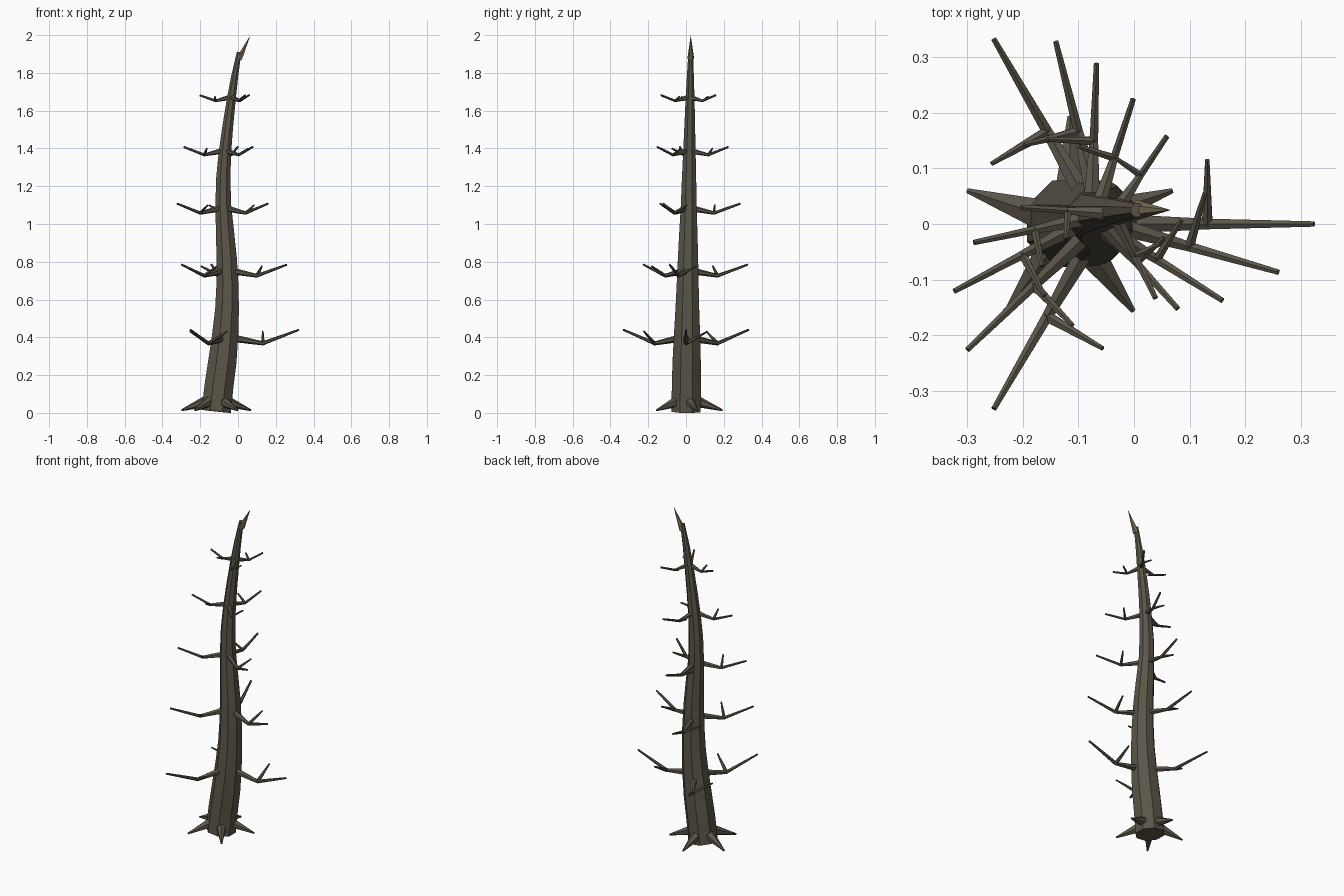
import bpy, bmesh, math
from mathutils import Vector

if "Cube" in bpy.data.objects:
    bpy.data.objects.remove(bpy.data.objects["Cube"])


def material(name, color):
    m = bpy.data.materials.new(name)
    m.diffuse_color = (*color, 1)
    m.use_nodes = True
    m.node_tree.nodes["Principled BSDF"].inputs["Base Color"].default_value = m.diffuse_color
    return m


BARK = material("bark", (0.105, 0.092, 0.066))
TIP = material("pale_tip", (0.20, 0.155, 0.09))


def sweep(name, points, radii, sides, mat):
    """Flat-faced tapered tube through the points; radius 0 ends in a point."""
    pts = [Vector(p) for p in points]
    bm = bmesh.new()
    rings = []
    for i, (p, r) in enumerate(zip(pts, radii)):
        t = Vector((0, 0, 0))
        if i > 0:
            t += (p - pts[i - 1]).normalized()
        if i < len(pts) - 1:
            t += (pts[i + 1] - p).normalized()
        t.normalize()
        ref = Vector((0, 1, 0)) if abs(t.z) > 0.85 else Vector((0, 0, 1))
        u = ref.cross(t).normalized()
        v = t.cross(u)
        if r == 0:
            rings.append([bm.verts.new(p)])
            continue
        angles = [2 * math.pi * (k + 0.5) / sides for k in range(sides)]
        rings.append([bm.verts.new(p + r * (math.cos(a) * u + math.sin(a) * v))
                      for a in angles])
    for a, b in zip(rings, rings[1:]):
        for k in range(sides):
            n = (k + 1) % sides
            if len(b) == 1:
                bm.faces.new((a[k], a[n], b[0]))
            else:
                bm.faces.new((a[k], a[n], b[n], b[k]))
    for ring in (rings[0], rings[-1]):
        if len(ring) > 1:
            bm.faces.new(ring)
    bmesh.ops.recalc_face_normals(bm, faces=bm.faces)
    me = bpy.data.meshes.new(name)
    bm.to_mesh(me)
    bm.free()
    me.materials.append(mat)
    ob = bpy.data.objects.new(name, me)
    bpy.context.collection.objects.link(ob)
    return ob


def polar(center, angle, dist, z):
    a = math.radians(angle)
    return Vector((center[0] + dist * math.cos(a),
                   center[1] + dist * math.sin(a), z))


# Curved trunk: x, z, radius of each ring
TRUNK = [(-0.115, 0.008, 0.084), (-0.101, 0.14, 0.083), (-0.083, 0.27, 0.081),
         (-0.068, 0.41, 0.075), (-0.058, 0.55, 0.068), (-0.056, 0.68, 0.063),
         (-0.060, 0.82, 0.058), (-0.069, 0.96, 0.052), (-0.078, 1.10, 0.045),
         (-0.078, 1.24, 0.041), (-0.070, 1.37, 0.036), (-0.055, 1.51, 0.031),
         (-0.037, 1.65, 0.026), (-0.018, 1.78, 0.020), (0.006, 1.91, 0.013)]
sweep("trunk", [(x, 0.013 * z, z) for x, z, r in TRUNK],
      [r for x, z, r in TRUNK], 8, BARK)

# Pointed tip
sweep("tip_spike", [(0.006, 0.025, 1.875), (0.066, 0.025, 2.0)],
      [0.018, 0], 6, TIP)

# Whorls of three bent branches: center, reach, start z, elbow z, end z
WHORLS = [((-0.060, 0.000), 0.383, 0.400, 0.368, 0.440),
          ((-0.060, 0.005), 0.332, 0.755, 0.726, 0.785),
          ((-0.077, 0.010), 0.278, 1.085, 1.058, 1.108),
          ((-0.070, 0.013), 0.222, 1.388, 1.366, 1.408),
          ((-0.035, 0.018), 0.168, 1.670, 1.652, 1.682)]
for w, (c, reach, z0, z1, z2) in enumerate(WHORLS):
    thick = 0.022 - 0.002 * w
    for i in range(3):
        ang = -16 * w + 120 * i
        start = polar(c, ang, 0.01, z0)
        elbow = polar(c, ang, reach * 0.5, z1)
        end = polar(c, ang, reach, z2)
        sweep(f"branch_{w + 1}_{i + 1}", [start, elbow, end],
              [thick, thick * 0.5, 0.0055], 6, BARK)
        # Side twig at the elbow
        sweep(f"twig_{w + 1}_{i + 1}",
              [elbow, polar(elbow, ang + 90, reach * 0.3, z2 - 0.008)],
              [thick * 0.5, 0.0045], 6, BARK)

# Root spikes around the base
for i in range(5):
    c = (-0.115, 0)
    ang = 18 + 72 * i
    sweep(f"root_spike_{i + 1}",
          [polar(c, ang, 0.06, 0.06), polar(c, ang, 0.193, 0.014)],
          [0.03, 0.005], 6, BARK)
